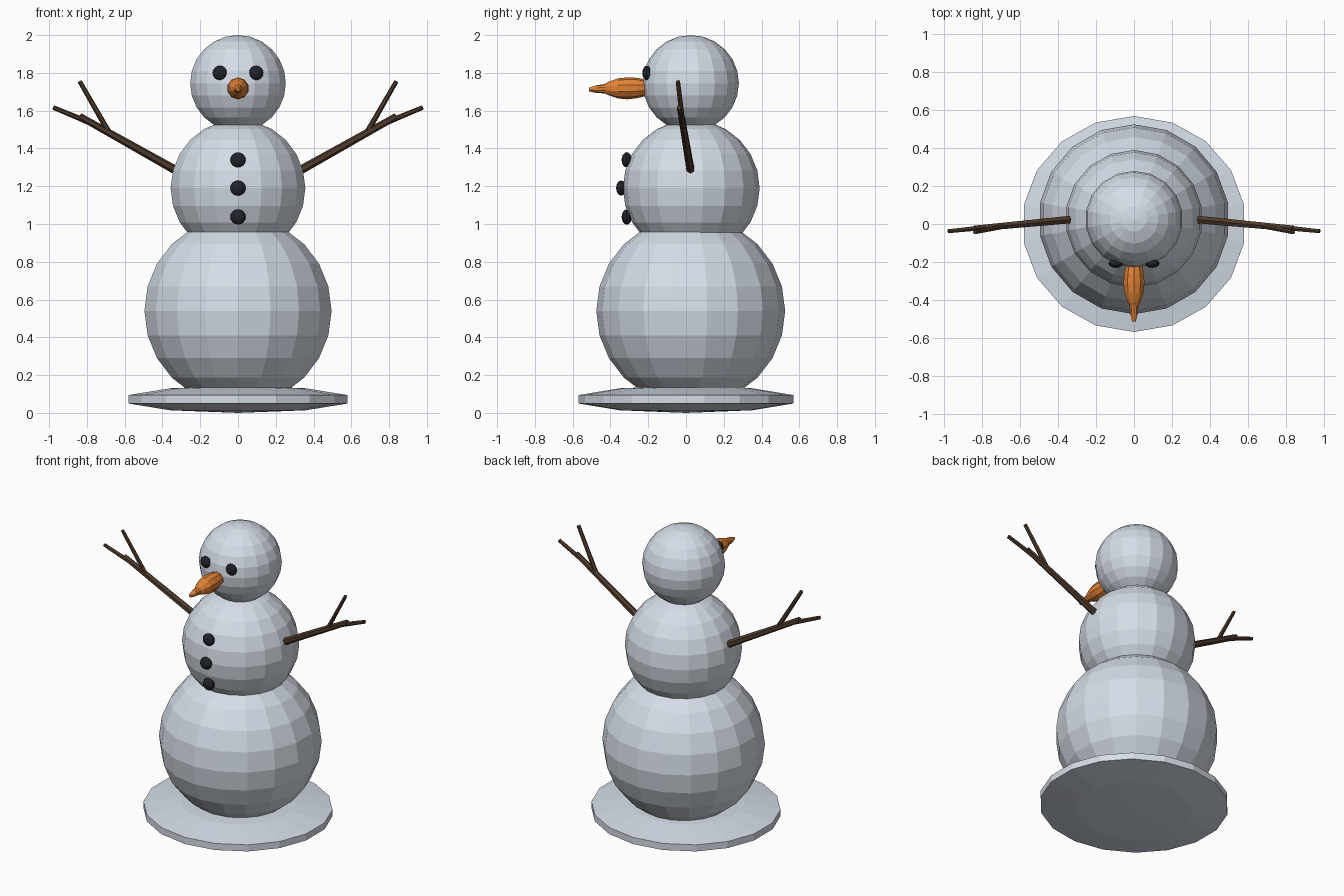
import bpy, bmesh, math
from mathutils import Vector, Matrix

if "Cube" in bpy.data.objects:
    bpy.data.objects.remove(bpy.data.objects["Cube"])


def material(name, rgb):
    m = bpy.data.materials.new(name)
    m.diffuse_color = (*rgb, 1)
    m.use_nodes = True
    m.node_tree.nodes["Principled BSDF"].inputs["Base Color"].default_value = m.diffuse_color
    return m


SNOW = material("snow", (0.70, 0.76, 0.84))
COAL = material("coal", (0.016, 0.017, 0.024))
ORANGE = material("carrot orange", (0.75, 0.22, 0.035))
BARK = material("bark brown", (0.08, 0.045, 0.025))


def finish(name, bm, mat):
    bmesh.ops.recalc_face_normals(bm, faces=bm.faces)
    mesh = bpy.data.meshes.new(name)
    bm.to_mesh(mesh)
    bm.free()
    mesh.materials.append(mat)
    ob = bpy.data.objects.new(name, mesh)
    bpy.context.collection.objects.link(ob)
    return ob


def ball(name, centre, radii, mat, segments=18, rings=12):
    bm = bmesh.new()
    bmesh.ops.create_uvsphere(bm, u_segments=segments, v_segments=rings, radius=1)
    bmesh.ops.scale(bm, vec=radii, verts=bm.verts)
    bmesh.ops.translate(bm, vec=centre, verts=bm.verts)
    return finish(name, bm, mat)


def stick(bm, a, b, r1, r2):
    a, b = Vector(a), Vector(b)
    d = b - a
    turn = Matrix.Translation((a + b) / 2) @ d.to_track_quat('Z', 'Y').to_matrix().to_4x4()
    bmesh.ops.create_cone(bm, cap_ends=True, segments=6, radius1=r1, radius2=r2,
                          depth=d.length, matrix=turn)


# Snow disc and the three stacked balls
ball("base_disc", (0, 0, 0.072), (0.62, 0.598, 0.072), SNOW, 18, 5)
ball("lower_ball", (0, 0.025, 0.54), (0.503, 0.5, 0.5), SNOW)
ball("middle_ball", (0, 0.028, 1.19), (0.362, 0.362, 0.362), SNOW)
ball("head", (0, 0.025, 1.745), (0.257, 0.255, 0.255), SNOW)

# Coal eyes and buttons
for side, x in (("left", -0.096), ("right", 0.096)):
    ball(f"eye_{side}", (x, -0.208, 1.80), (0.038, 0.023, 0.038), COAL, 12, 8)
for i, (y, z) in enumerate(((-0.314, 1.34), (-0.343, 1.19), (-0.314, 1.037))):
    ball(f"button_{i + 1}", (0, y, z), (0.041, 0.027, 0.04), COAL, 12, 8)

# Carrot nose: rings (y, radius, z) swept forward
profile = [(-0.19, 0.036, 1.721), (-0.215, 0.044, 1.721), (-0.26, 0.054, 1.72),
           (-0.31, 0.058, 1.718), (-0.36, 0.053, 1.718), (-0.412, 0.035, 1.717),
           (-0.43, 0.025, 1.716), (-0.475, 0.020, 1.714), (-0.513, 0.010, 1.712)]
N = 10
bm = bmesh.new()
loops = [[bm.verts.new((r * math.sin(2 * math.pi * k / N), y, z + r * math.cos(2 * math.pi * k / N)))
          for k in range(N)] for y, r, z in profile]
for a, b in zip(loops, loops[1:]):
    for k in range(N):
        bm.faces.new((a[k], a[(k + 1) % N], b[(k + 1) % N], b[k]))
bm.faces.new(loops[0])
bm.faces.new(loops[-1])
finish("carrot_nose", bm, ORANGE)

# Twig arms, each a main stick with two fingers
for side, s in (("left", -1), ("right", 1)):
    bm = bmesh.new()
    stick(bm, (s * 0.33, 0.024, 1.285), (s * 0.838, -0.024, 1.57), 0.023, 0.018)
    stick(bm, (s * 0.78, -0.018, 1.535), (s * 0.978, -0.038, 1.617), 0.015, 0.012)
    stick(bm, (s * 0.685, -0.012, 1.488), (s * 0.838, -0.043, 1.755), 0.015, 0.012)
    finish(f"arm_{side}", bm, BARK)
